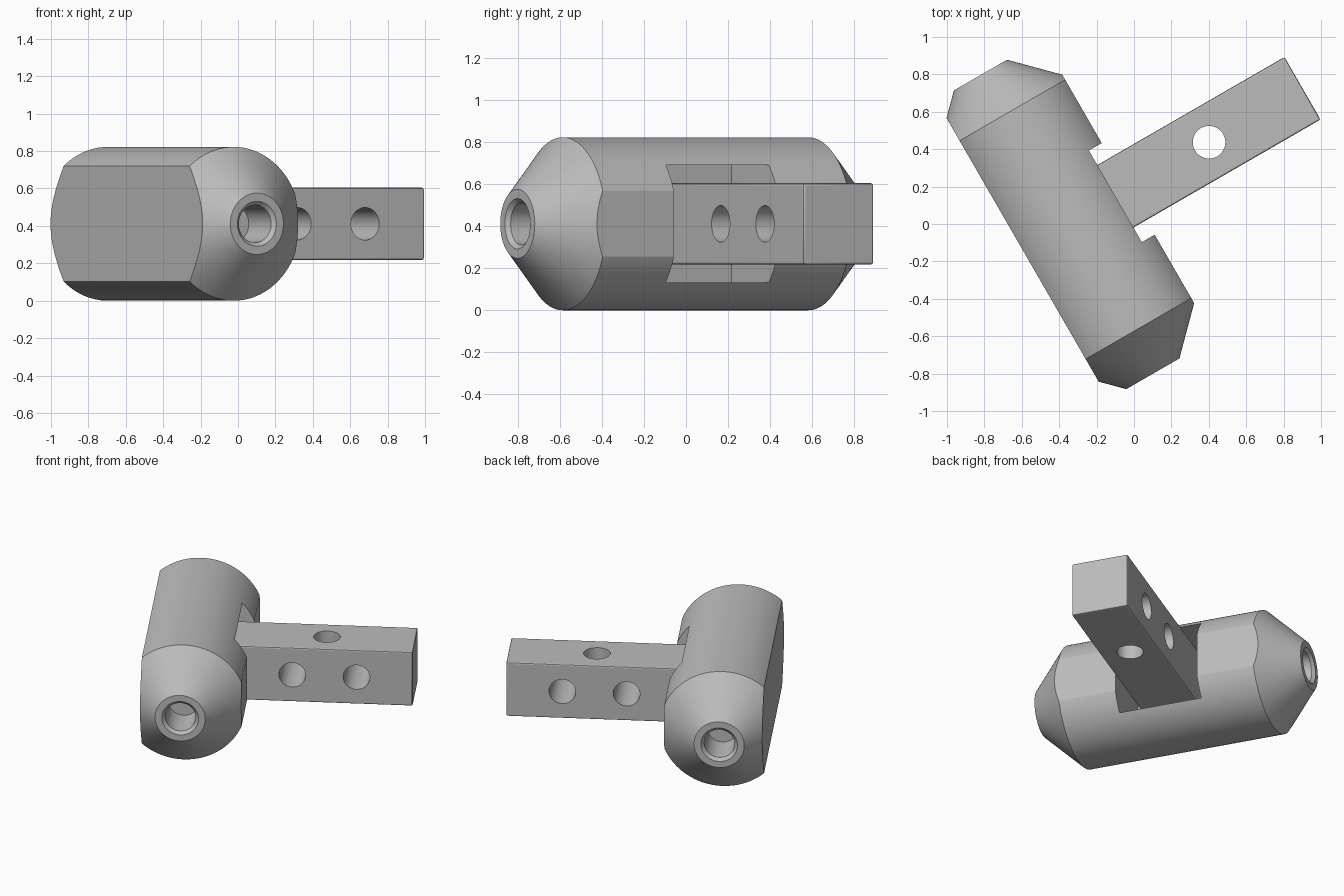
import bpy, bmesh, math
from mathutils import Matrix, Vector

old = bpy.data.objects.get("Cube")
if old:
    bpy.data.objects.remove(old, do_unlink=True)

# Built in a straight frame (bar along x, barrel along y), then turned
TURN = Matrix.Rotation(math.radians(30), 4, 'Z')
R = 0.411                 # barrel radius, also height of the axis
AXIS_X, MID_Y = -0.313, 0.178
FLOOR_X = -0.366          # bottom of the square pocket
BAR_END = 1.143

grey = bpy.data.materials.new("metal_grey")
grey.use_nodes = True
grey.diffuse_color = (0.5, 0.5, 0.5, 1)
grey.node_tree.nodes["Principled BSDF"].inputs["Base Color"].default_value = (0.5, 0.5, 0.5, 1)


def finish(name, bm):
    bmesh.ops.recalc_face_normals(bm, faces=bm.faces)
    mesh = bpy.data.meshes.new(name)
    bm.to_mesh(mesh)
    bm.free()
    mesh.materials.append(grey)
    ob = bpy.data.objects.new(name, mesh)
    bpy.context.collection.objects.link(ob)
    return ob


def box(name, low, high, bevel=0):
    low, high = Vector(low), Vector(high)
    bm = bmesh.new()
    bmesh.ops.create_cube(bm, size=1)
    bmesh.ops.scale(bm, vec=high - low, verts=bm.verts)
    bmesh.ops.translate(bm, vec=(low + high) / 2, verts=bm.verts)
    if bevel:
        bmesh.ops.bevel(bm, geom=bm.edges[:], offset=bevel, segments=2,
                        profile=0.5, affect='EDGES')
    return finish(name, bm)


def rod(name, radius, centre, axis):
    bm = bmesh.new()
    bmesh.ops.create_cone(bm, cap_ends=True, segments=64, radius1=radius,
                          radius2=radius, depth=1)
    if axis == 'Y':
        bmesh.ops.rotate(bm, matrix=Matrix.Rotation(math.pi / 2, 3, 'X'), verts=bm.verts)
    bmesh.ops.translate(bm, vec=centre, verts=bm.verts)
    return finish(name, bm)


def lathe(name, profile, steps=128):
    """Revolve (radius, y) points about the barrel axis."""
    bm = bmesh.new()
    pts = [bm.verts.new((r, y, 0)) for r, y in profile]
    edges = [bm.edges.new(pair) for pair in zip(pts, pts[1:])]
    bmesh.ops.spin(bm, geom=pts + edges, cent=(0, 0, 0), axis=(0, 1, 0),
                   angle=math.tau, steps=steps, use_duplicate=False)
    bmesh.ops.remove_doubles(bm, verts=bm.verts, dist=0.0001)
    bmesh.ops.translate(bm, vec=(AXIS_X, MID_Y, R), verts=bm.verts)
    return finish(name, bm)


def boolean(ob, tool, operation):
    mod = ob.modifiers.new(tool.name, 'BOOLEAN')
    mod.operation, mod.solver, mod.object = operation, 'EXACT', tool
    tool.hide_render = True
    bpy.context.view_layer.objects.active = ob
    bpy.ops.object.modifier_apply(modifier=mod.name)
    bpy.data.objects.remove(tool, do_unlink=True)


# Barrel with tapered ends and a chamfered blind hole in each
half = [(0, 0.662), (0.1, 0.662), (0.1, 0.902), (0.12, 0.922), (0.164, 0.922), (R, 0.674)]
barrel = lathe("barrel", half + [(r, -y) for r, y in reversed(half)])

# Wide flat on the back and narrow flat on the bar side
boolean(barrel, box("flats", (-0.585, -2, -1), (0.067, 2, 2)), 'INTERSECT')

# Square pocket that receives the bar
boolean(barrel, box("pocket", (FLOOR_X, MID_Y - 0.283, R - 0.28),
                    (0.5, MID_Y + 0.283, R + 0.28)), 'DIFFERENCE')

# Square bar with one upright hole between two crosswise holes
W = 0.193
bar = box("square_bar", (FLOOR_X - 0.015, MID_Y - W, R - W),
          (BAR_END, MID_Y + W, R + W), bevel=0.01)
for x, axis in ((0.356, 'Y'), (0.566, 'Z'), (0.776, 'Y')):
    boolean(bar, rod("drill", 0.087, (x, MID_Y, R), axis), 'DIFFERENCE')

# Turn into place and shade
for ob in (barrel, bar):
    ob.data.transform(TURN)
    bpy.ops.object.select_all(action='DESELECT')
    ob.select_set(True)
    bpy.context.view_layer.objects.active = ob
    bpy.ops.object.shade_smooth_by_angle(angle=math.radians(20))
